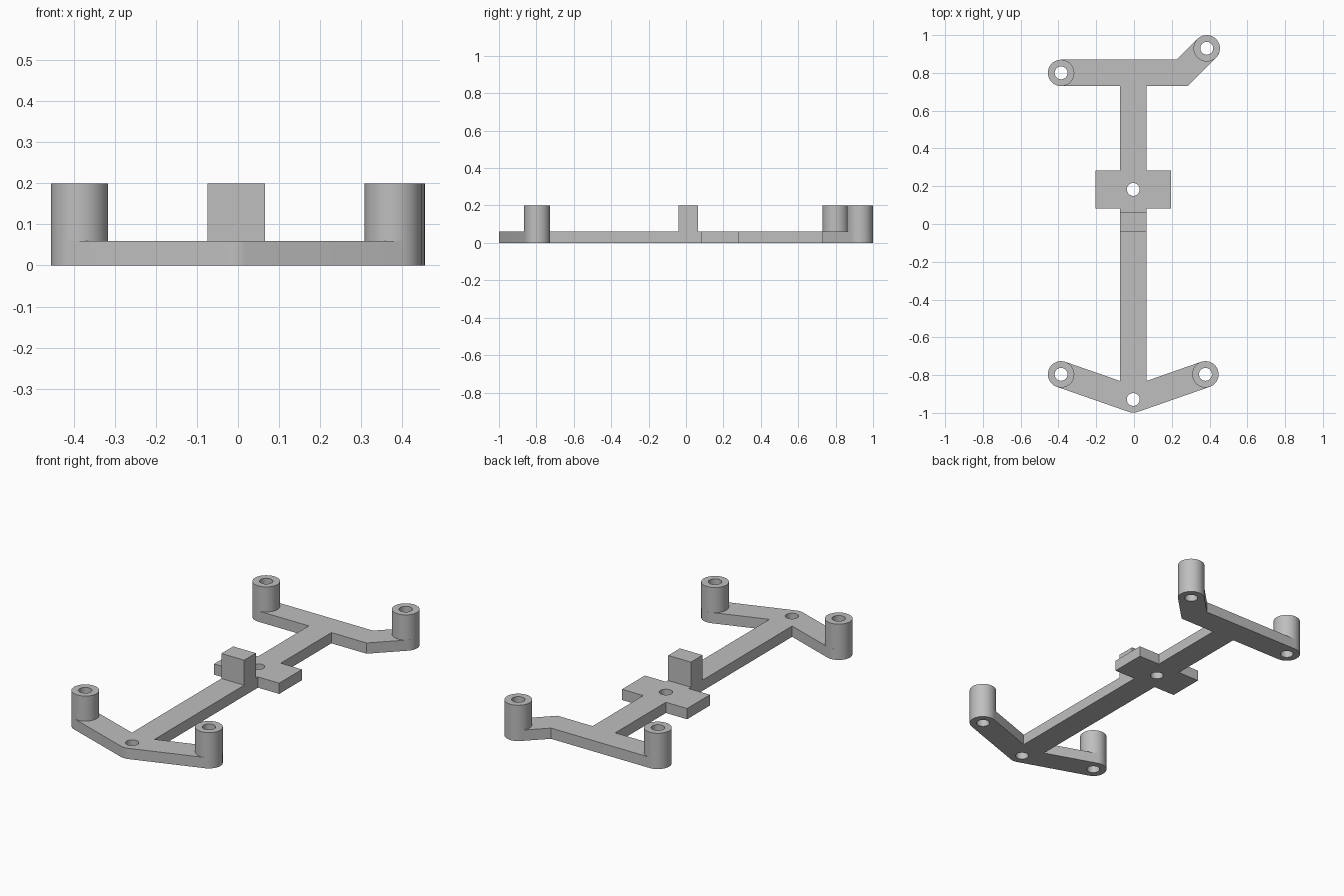
import bpy, bmesh
from math import radians, cos, sin
from mathutils import Matrix

if "Cube" in bpy.data.objects:
    bpy.data.objects.remove(bpy.data.objects["Cube"])

grey = bpy.data.materials.new("plain grey")
grey.use_nodes = True
tone = (0.52, 0.52, 0.52, 1)
grey.diffuse_color = tone
grey.node_tree.nodes["Principled BSDF"].inputs["Base Color"].default_value = tone

R, HOLE = 0.07, 0.034          # boss and bore radii
THICK, TOP = 0.06, 0.20        # plate thickness, boss height
MID = -0.004                   # centre line of the spine
ARM = 19                       # sweep of the front arms in degrees


def arc(c, start, end, r=R, n=24):
    angles = [radians(start + (end - start) * i / n) for i in range(n + 1)]
    return [(c[0] + r * cos(a), c[1] + r * sin(a)) for a in angles]


def circle(c, r):
    return arc(c, 0, 360, r, 40)[:-1]


def finish(name, mesh):
    """Weld the mesh, make it an object and shade only its round walls."""
    bm = bmesh.new()
    bm.from_mesh(mesh)
    bmesh.ops.remove_doubles(bm, verts=bm.verts, dist=1e-5)
    bmesh.ops.recalc_face_normals(bm, faces=bm.faces)
    bm.to_mesh(mesh)
    bm.free()
    mesh.name = name
    mesh.materials.clear()
    mesh.materials.append(grey)
    obj = bpy.data.objects.new(name, mesh)
    bpy.context.collection.objects.link(obj)
    bpy.ops.object.select_all(action='DESELECT')
    obj.select_set(True)
    bpy.context.view_layer.objects.active = obj
    bpy.ops.object.shade_smooth_by_angle(angle=radians(30))
    return obj


def extrude_profile(name, loops, z0, z1):
    """Solid from an outer loop and hole loops."""
    curve = bpy.data.curves.new(name + "_profile", 'CURVE')
    curve.dimensions = '2D'
    curve.fill_mode = 'BOTH'
    curve.extrude = (z1 - z0) / 2
    for loop in loops:
        s = curve.splines.new('POLY')
        s.points.add(len(loop) - 1)
        for p, (x, y) in zip(s.points, loop):
            p.co = (x, y, 0, 1)
        s.use_cyclic_u = True
    helper = bpy.data.objects.new(name + "_helper", curve)
    bpy.context.collection.objects.link(helper)
    bpy.context.view_layer.update()
    deps = bpy.context.evaluated_depsgraph_get()
    mesh = bpy.data.meshes.new_from_object(helper.evaluated_get(deps))
    bpy.data.objects.remove(helper)
    mesh.transform(Matrix.Translation((0, 0, (z0 + z1) / 2)))
    return finish(name, mesh)


# Hole centres
posts = {
    "front_left_post": (MID + 0.382, -0.796),
    "front_right_post": (MID - 0.382, -0.796),
    "back_left_post": (0.385, 0.93),
    "back_right_post": (MID - 0.382, 0.80),
}
nose, centre = (MID, -0.929), (MID, 0.183)

# Spine and centre pad, listed up the left side
side = [(R, -0.831), (R, 0.082), (0.201, 0.082),
        (0.201, 0.283), (R, 0.283), (R, 0.73)]
left = [(MID + x, y) for x, y in side]
right = [(MID - x, y) for x, y in reversed(side)]

# Flat frame: swept front arms, spine, rear crossbar with one angled end
outline = (arc(nose, -90 - ARM, -90 + ARM, n=10)
           + arc(posts["front_left_post"], -90 + ARM, 90 + ARM)
           + left
           + [(0.283, 0.73)]
           + arc(posts["back_left_post"], -45, 135)
           + [(0.225, 0.87)]
           + arc(posts["back_right_post"], 90, 270)
           + right
           + arc(posts["front_right_post"], 90 - ARM, 270 - ARM)[:-1])
holes = [circle(c, HOLE) for c in [*posts.values(), nose, centre]]
extrude_profile("frame", [outline] + holes, 0, THICK)

# Hollow standoff posts
for name, c in posts.items():
    extrude_profile(name, [circle(c, R), circle(c, HOLE)], THICK, TOP)

# Upright block on the spine
block = [(MID - R, -0.04), (MID + R, -0.04), (MID + R, 0.063), (MID - R, 0.063)]
extrude_profile("upright_block", [block], THICK, TOP)
